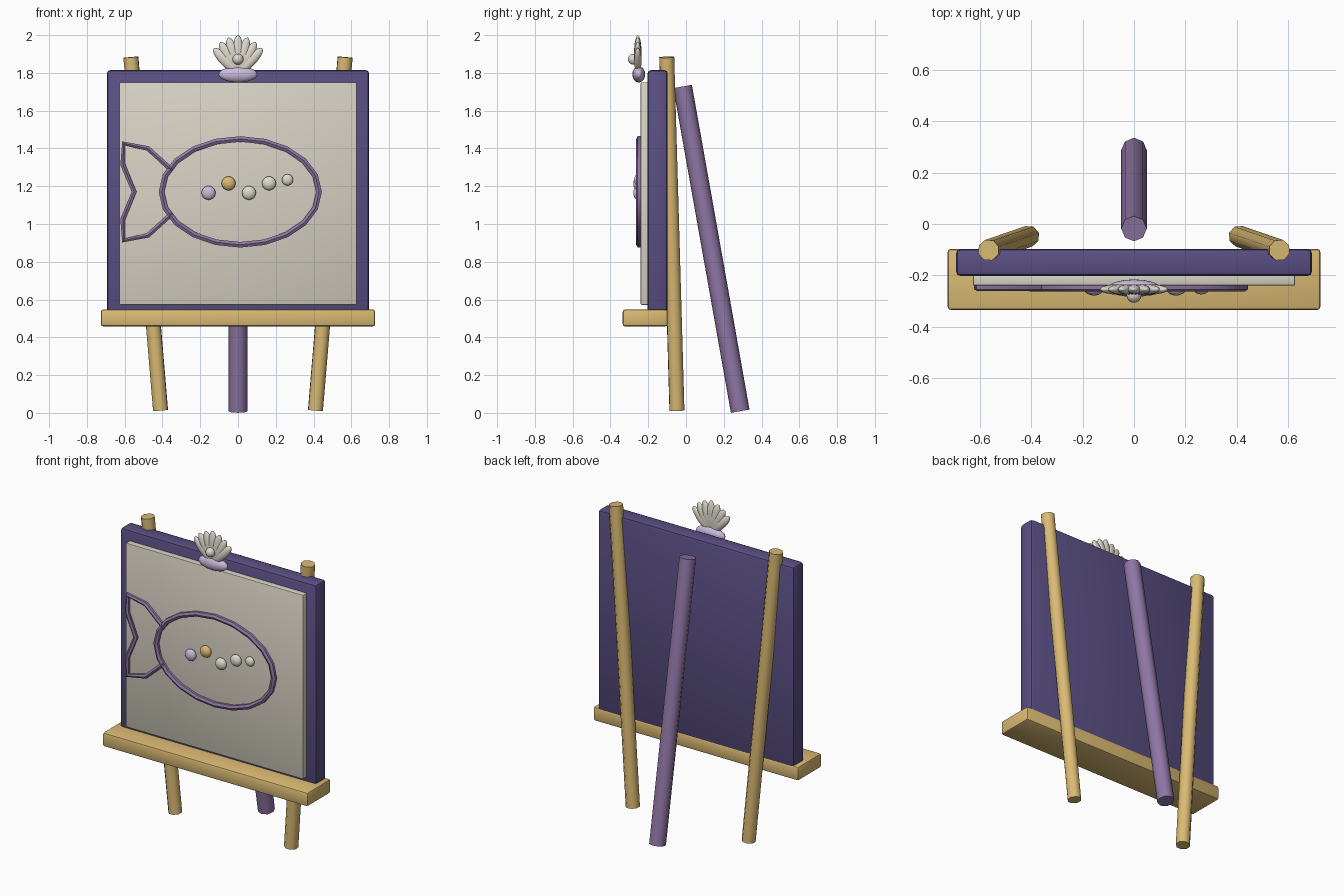
import bpy
import math
from mathutils import Vector

cube = bpy.data.objects.get("Cube")
if cube:
    bpy.data.objects.remove(cube, do_unlink=True)


def material(name, srgb):
    color = [(c / 255) ** 2.2 for c in srgb] + [1]
    m = bpy.data.materials.new(name)
    m.use_nodes = True
    m.diffuse_color = color
    m.node_tree.nodes["Principled BSDF"].inputs["Base Color"].default_value = color
    return m


gold = material("golden wood", (218, 185, 115))
indigo = material("indigo frame", (90, 80, 130))
purple = material("muted purple", (142, 118, 164))
cream = material("cream canvas", (216, 210, 196))
pearl_white = material("pearl white", (222, 217, 204))
lilac = material("lilac", (200, 185, 218))


def finish(name, mat, angle=50):
    ob = bpy.context.object
    ob.name = name
    ob.data.materials.append(mat)
    bpy.ops.object.shade_smooth_by_angle(angle=math.radians(angle))
    return ob


def box(name, mat, low, high, bevel):
    low, high = Vector(low), Vector(high)
    bpy.ops.mesh.primitive_cube_add(size=1, location=(low + high) / 2)
    ob = bpy.context.object
    ob.scale = high - low
    bpy.ops.object.transform_apply(location=False, rotation=False)
    mod = ob.modifiers.new("Soft edges", "BEVEL")
    mod.width = bevel
    mod.segments = 2
    bpy.ops.object.modifier_apply(modifier=mod.name)
    return finish(name, mat, 35)


def pole(name, mat, bottom, top, radius):
    a, b = Vector(bottom), Vector(top)
    bpy.ops.mesh.primitive_cylinder_add(vertices=8, radius=radius, depth=(b - a).length,
                                        location=(a + b) / 2)
    bpy.context.object.rotation_euler = (b - a).to_track_quat("Z", "Y").to_euler()
    return finish(name, mat)


def ellipsoid(name, mat, center, radii, tilt=0):
    bpy.ops.mesh.primitive_uv_sphere_add(segments=16, ring_count=10, location=center)
    bpy.context.object.scale = radii
    bpy.context.object.rotation_euler = (0, tilt, 0)
    return finish(name, mat)


def tube(name, mat, points, y, radius, closed):
    curve = bpy.data.curves.new(name, "CURVE")
    curve.dimensions = "3D"
    curve.bevel_depth = radius
    curve.bevel_resolution = 1
    curve.use_fill_caps = True
    spline = curve.splines.new("POLY")
    spline.points.add(len(points) - 1)
    for p, (x, z) in zip(spline.points, points):
        p.co = (x, y, z, 1)
    spline.use_cyclic_u = closed
    ob = bpy.data.objects.new(name, curve)
    bpy.context.collection.objects.link(ob)
    bpy.ops.object.select_all(action="DESELECT")
    ob.select_set(True)
    bpy.context.view_layer.objects.active = ob
    bpy.ops.object.convert(target="MESH")
    ob = bpy.context.object
    ob.data.materials.clear()
    return finish(name, mat)


# Board, canvas and tray
box("board", indigo, (-0.694, -0.203, 0.53), (0.694, -0.097, 1.815), 0.018)
box("canvas", cream, (-0.628, -0.24, 0.572), (0.628, -0.19, 1.75), 0.006)
box("tray", gold, (-0.726, -0.335, 0.458), (0.726, -0.097, 0.547), 0.012)

# Legs
for side, s in (("left", 1), ("right", -1)):
    pole(side + "_leg", gold, (s * 0.41, -0.048, 0.013), (s * 0.567, -0.102, 1.883), 0.042)
pole("back_leg", purple, (0, 0.287, 0.009), (0, -0.018, 1.728), 0.05)

# Fish outline on the canvas
mid = 1.17
body = [(0.012 + 0.417 * math.cos(math.tau * i / 20), mid + 0.28 * math.sin(math.tau * i / 20))
        for i in range(20)]
tube("fish_body_outline", purple, body, -0.247, 0.017, True)
upper = [(-0.35, 0.115), (-0.477, 0.23), (-0.605, 0.257), (-0.61, 0.145), (-0.55, 0)]
tail = [(x, mid + z) for x, z in upper] + [(x, mid - z) for x, z in upper[-2::-1]]
tube("fish_tail_outline", purple, tail, -0.247, 0.015, False)

# Row of beads on the fish
beads = [(-0.156, 1.165, 0.037, lilac), (-0.05, 1.215, 0.037, gold),
         (0.058, 1.165, 0.037, pearl_white), (0.164, 1.215, 0.037, pearl_white),
         (0.262, 1.234, 0.03, pearl_white)]
for i, (x, z, r, mat) in enumerate(beads):
    ellipsoid(f"bead_{i + 1}", mat, (x, -0.255, z), (r, r * 0.65, r))

# Shell ornament: base, fan of ribs and pearl
ellipsoid("shell_base", lilac, (0, -0.25, 1.792), (0.103, 0.034, 0.043))
for i in range(-3, 4):
    tilt = math.radians(15 * i)
    half = 0.1 - 0.003 * abs(i)
    ellipsoid(f"shell_rib_{i + 4}", pearl_white,
              (half * math.sin(tilt), -0.255, 1.8 + half * math.cos(tilt)),
              (0.03, 0.02, half), tilt)
ellipsoid("shell_pearl", pearl_white, (0, -0.278, 1.872), (0.029, 0.029, 0.029))
